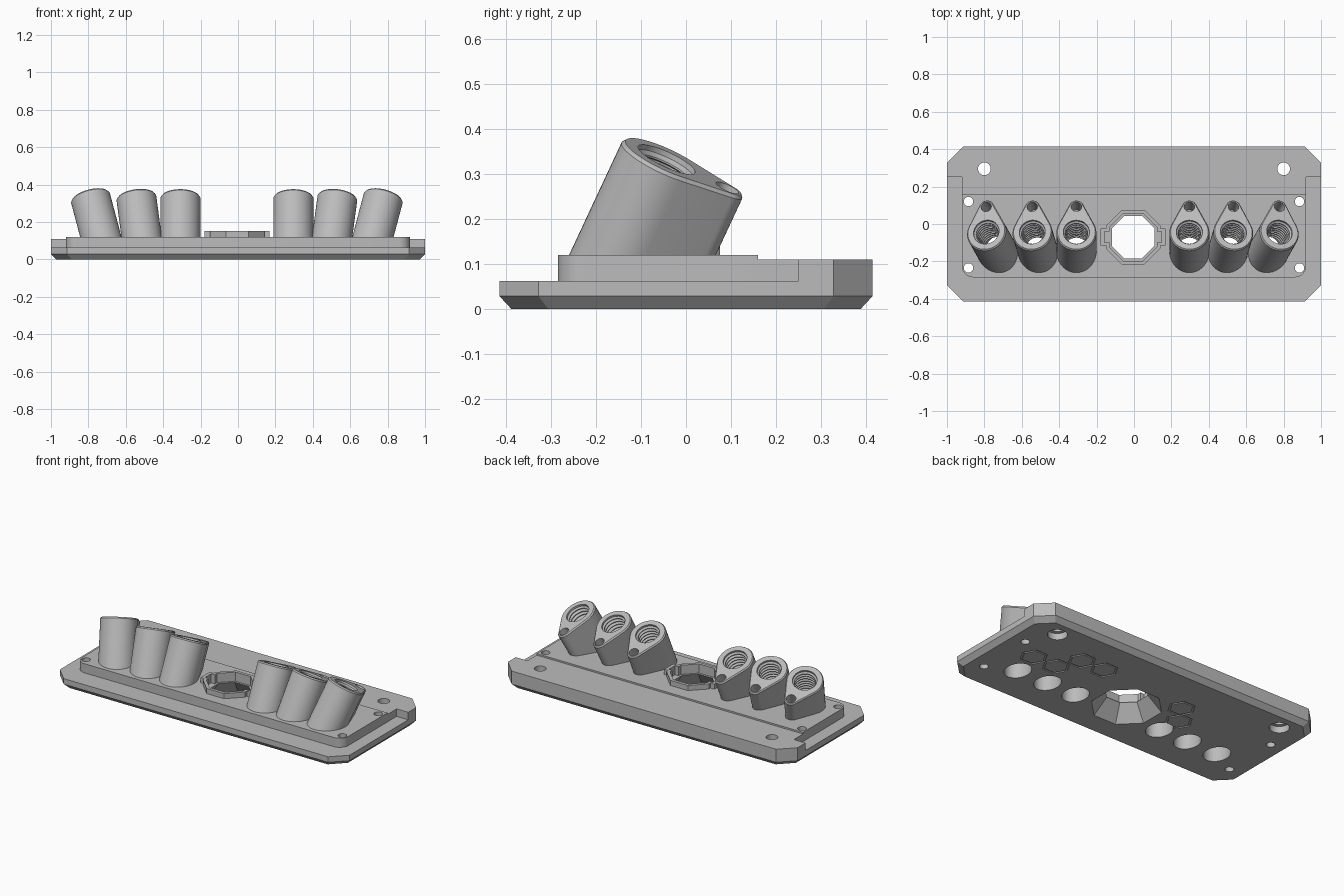
import bpy, bmesh
from math import sin, cos, tan, pi, radians, acos
from mathutils import Matrix, Vector

if "Cube" in bpy.data.objects:
    bpy.data.objects.remove(bpy.data.objects["Cube"], do_unlink=True)

GREY = (0.5, 0.5, 0.5, 1)
grey = bpy.data.materials.new("plain grey")
grey.use_nodes = True
grey.diffuse_color = GREY
grey.node_tree.nodes["Principled BSDF"].inputs["Base Color"].default_value = GREY

parts, cutters = [], []


def loft(name, loops, ring=False, cutter=False):
    """Skin equal-length loops of points; cap the ends, or join last to first."""
    bm = bmesh.new()
    rows = [[bm.verts.new(p) for p in loop] for loop in loops]
    n = len(rows[0])
    pairs = list(zip(rows, rows[1:]))
    if ring:
        pairs.append((rows[-1], rows[0]))
    else:
        bm.faces.new(rows[0])
        bm.faces.new(rows[-1])
    for a, b in pairs:
        for i in range(n):
            j = (i + 1) % n
            bm.faces.new((a[i], a[j], b[j], b[i]))
    bmesh.ops.recalc_face_normals(bm, faces=bm.faces)
    mesh = bpy.data.meshes.new(name)
    bm.to_mesh(mesh)
    bm.free()
    mesh.materials.append(grey)
    obj = bpy.data.objects.new(name, mesh)
    bpy.context.scene.collection.objects.link(obj)
    obj.hide_render = cutter
    (cutters if cutter else parts).append(obj)
    return obj


def at(points, z):
    return [Vector((x, y, z)) for x, y in points]


def ellipse(rx, ry, x=0, y=0, n=32, turn=0):
    return [(x + rx * cos(2 * pi * i / n + turn), y + ry * sin(2 * pi * i / n + turn))
            for i in range(n)]


def cut(obj, tools):
    for tool in tools:
        mod = obj.modifiers.new(tool.name, 'BOOLEAN')
        mod.operation, mod.solver, mod.object = 'DIFFERENCE', 'EXACT', tool


def chamfered(inset):
    """Rectangle with cut corners."""
    x, y, c = 1 - inset, 0.415 - inset, 0.087 - inset * 0.2
    return [(-x + c, -y), (x - c, -y), (x, -y + c), (x, y - c),
            (x - c, y), (-x + c, y), (-x, y - c), (-x, -y + c)]


# Base plate with a bevelled underside
base = loft("base_plate", [at(chamfered(0.027), 0), at(chamfered(0), 0.029), at(chamfered(0), 0.063)])

# Raised back block
half = [(0.92, 0.155), (0.92, 0.25), (1, 0.25), (1, 0.328), (0.913, 0.415)]
block_outline = half + [(-x, y) for x, y in reversed(half)]
block = loft("back_block", [at(block_outline, z) for z in (0.063, 0.11)])

# Raised panel with rounded front corners
R = 0.06
corner = [(0.92 - R + R * cos(a), -0.285 + R - R * sin(a))
          for a in (i * pi / 16 for i in range(9))]
panel_outline = [(0.92, 0.16)] + corner
panel_outline += [(-x, y) for x, y in reversed(panel_outline)]
panel = loft("raised_panel", [at(panel_outline, z) for z in (0.063, 0.12)])

# Screw holes
holes = []
for side in (-1, 1):
    for x, y, r, z0, z1, name in [(0.8, 0.295, 0.034, -0.1, 0.2, "back_hole"),
                                  (0.8, 0.295, 0.056, -0.1, 0.04, "back_counterbore"),
                                  (0.885, 0.12, 0.025, -0.1, 0.2, "panel_hole"),
                                  (0.885, -0.235, 0.025, -0.1, 0.2, "panel_hole")]:
        outline = ellipse(r, r, side * x, y)
        holes.append(loft(name, [at(outline, z0), at(outline, z1)], cutter=True))

# Central octagonal opening: raised rim, recess and a flare below
CX, CY = -0.005, -0.07


def rim_outline(a, tab, out):
    s = a * tan(pi / 8)
    q = [(a, -s), (a, -tab), (a + out, -tab), (a + out, tab), (a, tab), (a, s), (s, a)]
    right = [(s, -a)] + q
    return [(CX + x, CY + y) for x, y in right + [(-x, -y) for x, y in right]]


outer, inner = rim_outline(0.146, 0.045, 0.027), rim_outline(0.127, 0.03, 0.025)
loft("opening_rim", [at(outer, 0.115), at(outer, 0.152), at(inner, 0.152), at(inner, 0.115)], ring=True)
recess = loft("recess_cutter", [at(inner, 0.095), at(inner, 0.3)], cutter=True)


def octagon(a, z):
    r = a / cos(pi / 8)
    return at(ellipse(r, r, CX, CY, 8, pi / 8), z)


flare = loft("flare_cutter", [octagon(0.195, -0.01), octagon(0.11, 0.1), octagon(0.11, 0.3)], cutter=True)

# Tilted threaded sockets, fanned outwards
BIG, SMALL, GAP = 0.107, 0.04, 0.149
PHI = acos((BIG - SMALL) / GAP)
FLOOR = 0.1


def teardrop(grow):
    pts = []
    for start, sweep, r, y in ((pi / 2 + PHI, 2 * pi - 2 * PHI, BIG, 0),
                               (pi / 2 - PHI, 2 * PHI, SMALL, GAP)):
        steps = 28 if y == 0 else 14
        pts += [((r + grow) * cos(start + sweep * i / steps),
                 y + (r + grow) * sin(start + sweep * i / steps)) for i in range(steps + 1)]
    return pts


shafts = []
for side, label in ((1, "left"), (-1, "right")):
    for place, x, lean in (("inner", 0.302, 0), ("middle", 0.538, 7), ("outer", 0.784, 13.5)):
        name = f"{label}_{place}"
        frame = (Matrix.Translation((side * x - 0.006, -0.043, 0.333))
                 @ Matrix.Rotation(radians(-25), 4, 'X')
                 @ Matrix.Rotation(radians(side * lean), 4, 'Y'))
        axis = frame.to_3x3() @ Vector((0, 0, 1))

        def placed(points, z):
            return [frame @ p for p in at(points, z)]

        shoulder = placed(teardrop(0), -0.008)
        foot = [p - axis * ((p.z - FLOOR) / axis.z) for p in shoulder]
        socket = loft(name + "_socket", [foot, shoulder, placed(teardrop(-0.006), 0)])

        # Threaded bore as a stack of ridges
        profile = [(0.07, 0.03), (0.07, -0.012)]
        for k in range(9):
            z = -0.02 - k * 0.022
            profile += [(0.06, z), (0.06, z - 0.004), (0.072, z - 0.009), (0.072, z - 0.013)]
        profile += [(0.066, -0.225), (0.066, -0.3)]
        bore = loft(name + "_bore", [placed(ellipse(r, r), z) for r, z in profile], cutter=True)
        pin = loft(name + "_pin_hole", [placed(ellipse(0.028, 0.028, 0, GAP, 20), z)
                                        for z in (0.02, -0.1)], cutter=True)
        mouth_x = frame.translation.x - axis.x / axis.z * 0.25
        mouth = ellipse(0.07, 0.086, mouth_x, -0.15)
        slot = loft(name + "_slot", [at(mouth, -0.05), at(mouth, 0.127)], cutter=True)
        cut(socket, [bore, pin, slot])
        shafts += [bore, slot]

# Shallow hexagonal grooves underneath
grooves = []
for x, y in ((0.74, 0.02), (0.58, 0.02), (0.51, 0.16), (0.35, 0.16), (-0.25, 0.11), (-0.33, -0.01)):
    wide, slim = ellipse(0.08, 0.08, x, y, 6), ellipse(0.068, 0.068, x, y, 6)
    grooves.append(loft("hex_groove", [at(wide, -0.01), at(wide, 0.006),
                                       at(slim, 0.006), at(slim, -0.01)], ring=True, cutter=True))

cut(base, holes + [flare] + shafts + grooves)
cut(panel, holes + [recess, flare] + shafts)
cut(block, holes)

# Bake the cuts, drop the cutters, and shade
depsgraph = bpy.context.evaluated_depsgraph_get()
baked = [(o, bpy.data.meshes.new_from_object(o.evaluated_get(depsgraph))) for o in parts]
for obj, mesh in baked:
    obj.modifiers.clear()
    obj.data = mesh
for obj in cutters:
    bpy.data.objects.remove(obj, do_unlink=True)
bpy.ops.object.select_all(action='DESELECT')
for obj in parts:
    obj.select_set(True)
bpy.context.view_layer.objects.active = base
bpy.ops.object.shade_smooth_by_angle(angle=radians(30))
